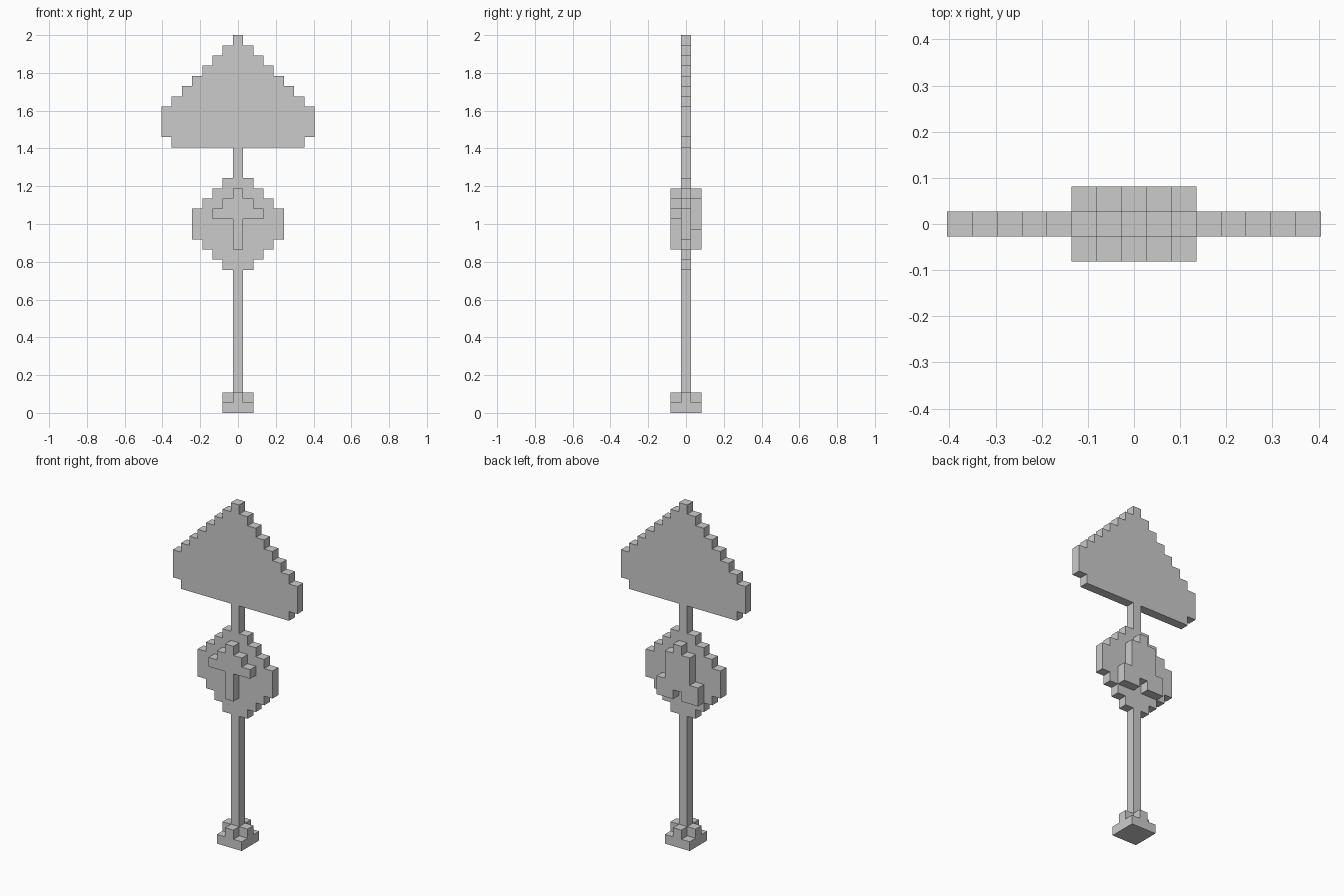
import bpy, bmesh
from mathutils import Vector

if "Cube" in bpy.data.objects:
    bpy.data.objects.remove(bpy.data.objects["Cube"])

U = 2 / 37  # one block


def stepped(z, rows):
    """Right-hand stepped outline from (width, height) rows, bottom to top."""
    pts = []
    for width, height in rows:
        pts += [(width / 2, z), (width / 2, z + height)]
        z += height
    return pts


def slab(name, half, lo, hi, axis='Y'):
    """Mirror a right-hand outline and extrude it from lo to hi along the axis."""
    outline = half + [(-x, v) for x, v in reversed(half)]
    bm = bmesh.new()
    verts = [bm.verts.new(Vector((x, lo, v) if axis == 'Y' else (x, v, lo)) * U)
             for x, v in outline]
    face = bm.faces.new(verts)
    result = bmesh.ops.extrude_face_region(bm, geom=[face], use_keep_orig=True)
    offset = Vector((0, hi - lo, 0) if axis == 'Y' else (0, 0, hi - lo)) * U
    bmesh.ops.translate(bm, vec=offset,
                        verts=[g for g in result['geom'] if isinstance(g, bmesh.types.BMVert)])
    bmesh.ops.recalc_face_normals(bm, faces=bm.faces)
    mesh = bpy.data.meshes.new(name)
    bm.to_mesh(mesh)
    bm.free()
    obj = bpy.data.objects.new(name, mesh)
    bpy.context.collection.objects.link(obj)
    return obj


# Base: square plate with a plus-shaped collar
slab("base_plate", stepped(-1.5, [(3, 3)]), 0, 1, 'Z')
slab("base_collar", stepped(-1.5, [(1, 1), (3, 1), (1, 1)]), 1, 2, 'Z')

# Pole sections
slab("lower_pole", stepped(2, [(1, 12)]), -0.5, 0.5)
slab("upper_pole", stepped(23, [(1, 3)]), -0.5, 0.5)

# Round sign
slab("round_sign", stepped(14, [(3, 1), (5, 1), (7, 1), (9, 3), (7, 1), (5, 1), (3, 1)]),
     -0.5, 0.5)

# Raised arrow on the front
slab("front_arrow", stepped(16, [(1, 3), (5, 1), (3, 1), (1, 1)]), -1.5, -0.5)

# Raised emblem on the back, notched at the bottom
slab("back_emblem", [(0.5, 17)] + stepped(16, [(1, 0), (5, 2), (3, 3), (1, 1)])[1:],
     0.5, 1.5)

# Triangular sign
slab("triangle_sign", stepped(26, [(13, 1), (15, 3)] + [(w, 1) for w in range(13, 0, -2)]),
     -0.5, 0.5)
